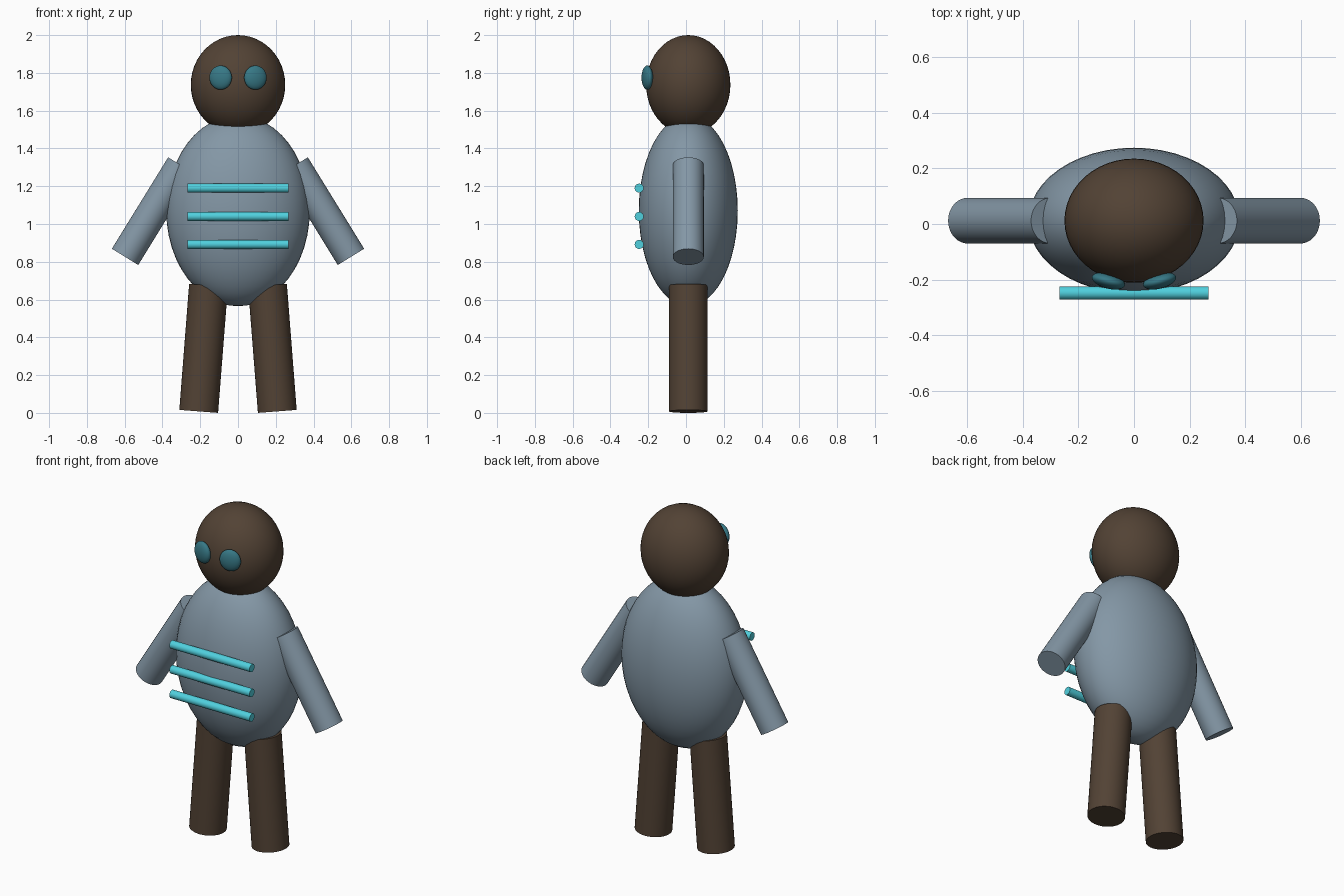
import bpy
from mathutils import Vector
from math import radians

if "Cube" in bpy.data.objects:
    bpy.data.objects.remove(bpy.data.objects["Cube"])

CY = 0.012  # depth centre of the body


def material(name, rgb):
    m = bpy.data.materials.new(name)
    m.diffuse_color = (*rgb, 1)
    m.use_nodes = True
    m.node_tree.nodes["Principled BSDF"].inputs["Base Color"].default_value = m.diffuse_color
    return m


brown = material("brown", (0.085, 0.055, 0.035))
slate = material("slate", (0.23, 0.31, 0.38))
teal = material("teal", (0.038, 0.19, 0.24))
cyan = material("cyan", (0.08, 0.63, 0.73))


def finish(name, mat):
    ob = bpy.context.object
    ob.name = name
    ob.data.materials.append(mat)
    bpy.ops.object.shade_smooth_by_angle(angle=radians(40))
    return ob


def ellipsoid(name, loc, radii, mat, turn=0):
    bpy.ops.mesh.primitive_uv_sphere_add(segments=48, ring_count=24, radius=1,
                                         location=loc, rotation=(0, 0, turn))
    bpy.context.object.scale = radii
    bpy.ops.object.transform_apply(location=False, rotation=False, scale=True)
    return finish(name, mat)


def rod(name, a, b, radius, mat, sides=40):
    a, b = Vector(a), Vector(b)
    d = b - a
    bpy.ops.mesh.primitive_cylinder_add(vertices=sides, radius=radius, depth=d.length,
                                        location=(a + b) / 2,
                                        rotation=d.to_track_quat('Z', 'Y').to_euler())
    return finish(name, mat)


# Torso and head
ellipsoid("torso", (0, CY, 1.07), (0.38, 0.262, 0.505), slate)
ellipsoid("head", (0, CY, 1.737), (0.25, 0.223, 0.263), brown)

# Paired limbs and eyes
for side, s in (("left", -1), ("right", 1)):
    rod(side + "_arm", (s * 0.30, CY, 1.31), (s * 0.598, CY, 0.826), 0.082, slate)
    rod(side + "_leg", (s * 0.156, CY, 0.675), (s * 0.208, CY, 0.008), 0.103, brown)
    ellipsoid(side + "_eye", (s * 0.092, -0.205, 1.775), (0.061, 0.027, 0.064),
              teal, turn=s * 0.26)

# Chest bars
for i, z in enumerate((1.19, 1.04, 0.892)):
    rod(f"chest_bar_{i + 1}", (-0.267, -0.248, z), (0.267, -0.248, z), 0.024, cyan, 16)
